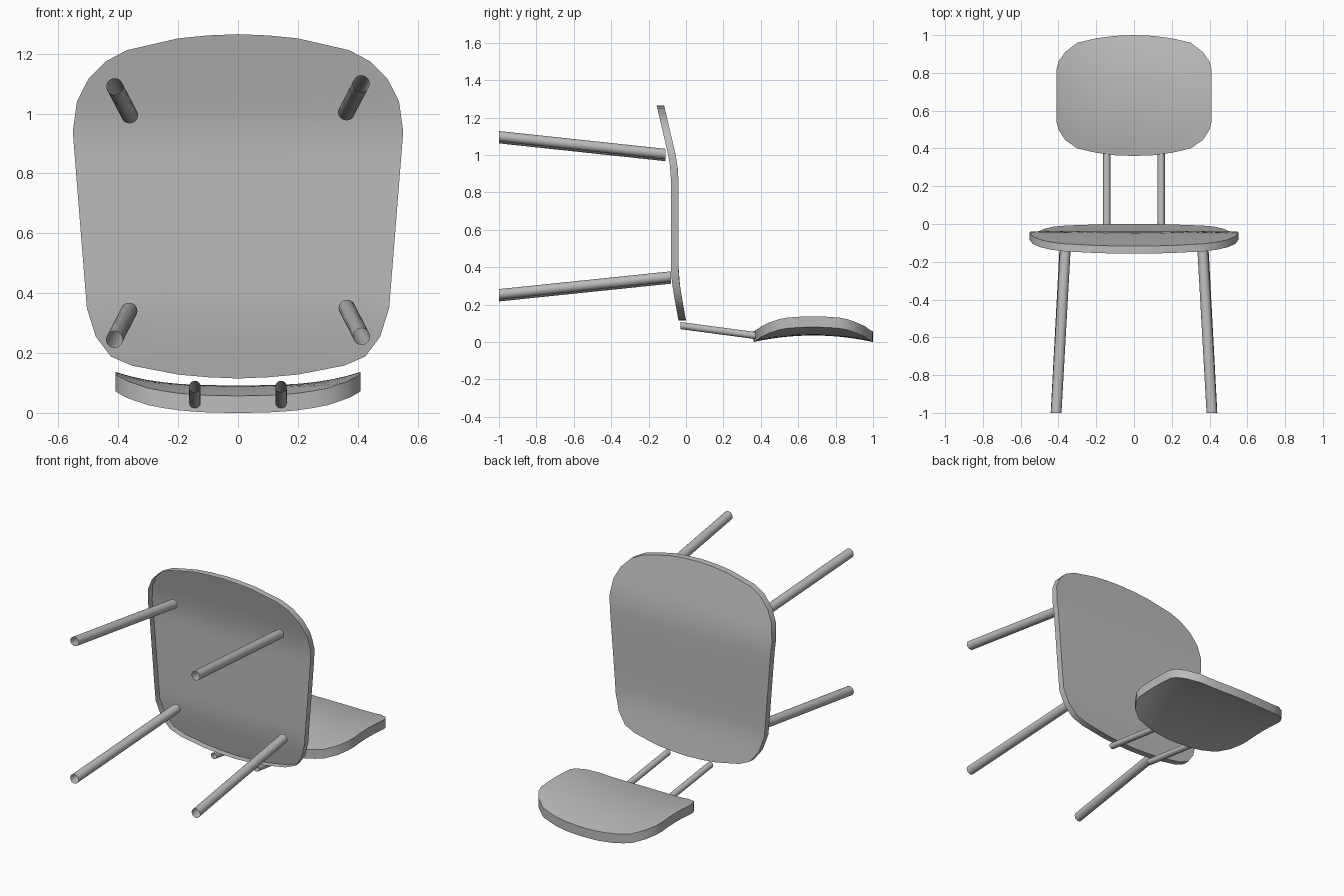
import bpy, bmesh, math
from mathutils import Vector

if "Cube" in bpy.data.objects:
    bpy.data.objects.remove(bpy.data.objects["Cube"])

grey = bpy.data.materials.new("grey")
grey.diffuse_color = (0.5, 0.5, 0.5, 1)
grey.use_nodes = True
grey.node_tree.nodes["Principled BSDF"].inputs["Base Color"].default_value = grey.diffuse_color


def finish(bm, name):
    bmesh.ops.recalc_face_normals(bm, faces=bm.faces[:])
    mesh = bpy.data.meshes.new(name)
    bm.to_mesh(mesh)
    bm.free()
    mesh.materials.append(grey)
    ob = bpy.data.objects.new(name, mesh)
    bpy.context.collection.objects.link(ob)
    bpy.ops.object.select_all(action='DESELECT')
    ob.select_set(True)
    bpy.context.view_layer.objects.active = ob
    bpy.ops.object.shade_smooth_by_angle(angle=math.radians(40))


def full_outline(half, step=0.08):
    """Mirror a right-hand half outline and subdivide its long edges."""
    pts = half + [(-x, v) for x, v in reversed(half[1:-1])]
    out = []
    for (x0, v0), (x1, v1) in zip(pts, pts[1:] + pts[:1]):
        n = max(1, math.ceil(math.hypot(x1 - x0, v1 - v0) / step))
        out += [(x0 + (x1 - x0) * i / n, v0 + (v1 - v0) * i / n) for i in range(n)]
    return out


def panel(name, half, place, low, high, closed):
    """Curved board: concentric rings on each side, joined by a rim wall."""
    outline = full_outline(half)
    mid = (half[0][1] + half[-1][1]) / 2
    n = len(outline)
    bm = bmesh.new()
    rims = []
    for offset, filled in ((high, True), (low, closed)):
        rings = []
        for k in range(8 if filled else 1):
            s = 1 - k / 8
            rings.append([bm.verts.new(place(x * s, mid + (v - mid) * s, offset))
                          for x, v in outline])
        for a, b in zip(rings, rings[1:]):
            for i in range(n):
                j = (i + 1) % n
                bm.faces.new((a[i], a[j], b[j], b[i]))
        if filled:
            tip = bm.verts.new(place(0, mid, offset))
            for i in range(n):
                bm.faces.new((rings[-1][i], rings[-1][(i + 1) % n], tip))
        rims.append(rings[0])
    for i in range(n):
        j = (i + 1) % n
        bm.faces.new((rims[0][i], rims[0][j], rims[1][j], rims[1][i]))
    finish(bm, name)


def tube(name, start, end, r, sides=20):
    """Open tube whose ends are cut square to the y axis."""
    bm = bmesh.new()
    rings = []
    for p in (Vector(start), Vector(end)):
        rings.append([bm.verts.new(p + Vector((r * math.cos(a), 0, r * math.sin(a))))
                      for a in (2 * math.pi * i / sides for i in range(sides))])
    for i in range(sides):
        j = (i + 1) % sides
        bm.faces.new((rings[0][i], rings[0][j], rings[1][j], rings[1][i]))
    finish(bm, name)


# Seat: a thin pan standing upright, open on its underside
seat_profile = [(0.115, -0.02), (0.24, -0.043), (0.34, -0.058), (0.42, -0.06),
                (0.86, -0.06), (0.93, -0.064), (1.0, -0.075), (1.265, -0.137)]


def seat_place(x, z, offset):
    for (z0, y0), (z1, y1) in zip(seat_profile, seat_profile[1:]):
        if z <= z1 + 1e-6:
            break
    return (x, y0 + (y1 - y0) * (z - z0) / (z1 - z0) + offset, z)


seat_half = [(0, 1.265), (0.1, 1.261), (0.2, 1.251), (0.37, 1.212), (0.44, 1.175),
             (0.5, 1.115), (0.538, 1.04), (0.552, 0.94), (0.505, 0.35), (0.475, 0.255),
             (0.425, 0.188), (0.355, 0.158), (0.2, 0.128), (0.1, 0.119), (0, 0.115)]
panel("seat", seat_half, seat_place, -0.02, 0.02, False)


# Backrest: solid board, arched along y and cupped up at the sides
def back_place(x, y, offset):
    z = 0.035 * (1 - ((y - 0.68) / 0.32) ** 2) + 0.045 * abs(x / 0.41) ** 3
    return (x, y, z + offset)


back_half = [(0, 1.0), (0.1, 0.996), (0.2, 0.983), (0.3, 0.96), (0.365, 0.91),
             (0.4, 0.86), (0.41, 0.82), (0.41, 0.54), (0.4, 0.5), (0.365, 0.445),
             (0.3, 0.4), (0.2, 0.377), (0.1, 0.364), (0, 0.36)]
panel("backrest", back_half, back_place, 0.0, 0.057, True)

# Splayed legs and the two backrest supports
for side, label in ((-1, "left"), (1, "right")):
    dz = 0.005 * side
    tube("front_leg_" + label, (side * 0.412, -1, 1.095 + dz),
         (side * 0.362, -0.11, 1.0 + dz), 0.028)
    tube("back_leg_" + label, (side * 0.413, -1, 0.25 + dz),
         (side * 0.364, -0.08, 0.345 + dz), 0.028)
    tube("backrest_support_" + label, (side * 0.144, -0.03, 0.088),
         (side * 0.144, 0.375, 0.034), 0.019)
